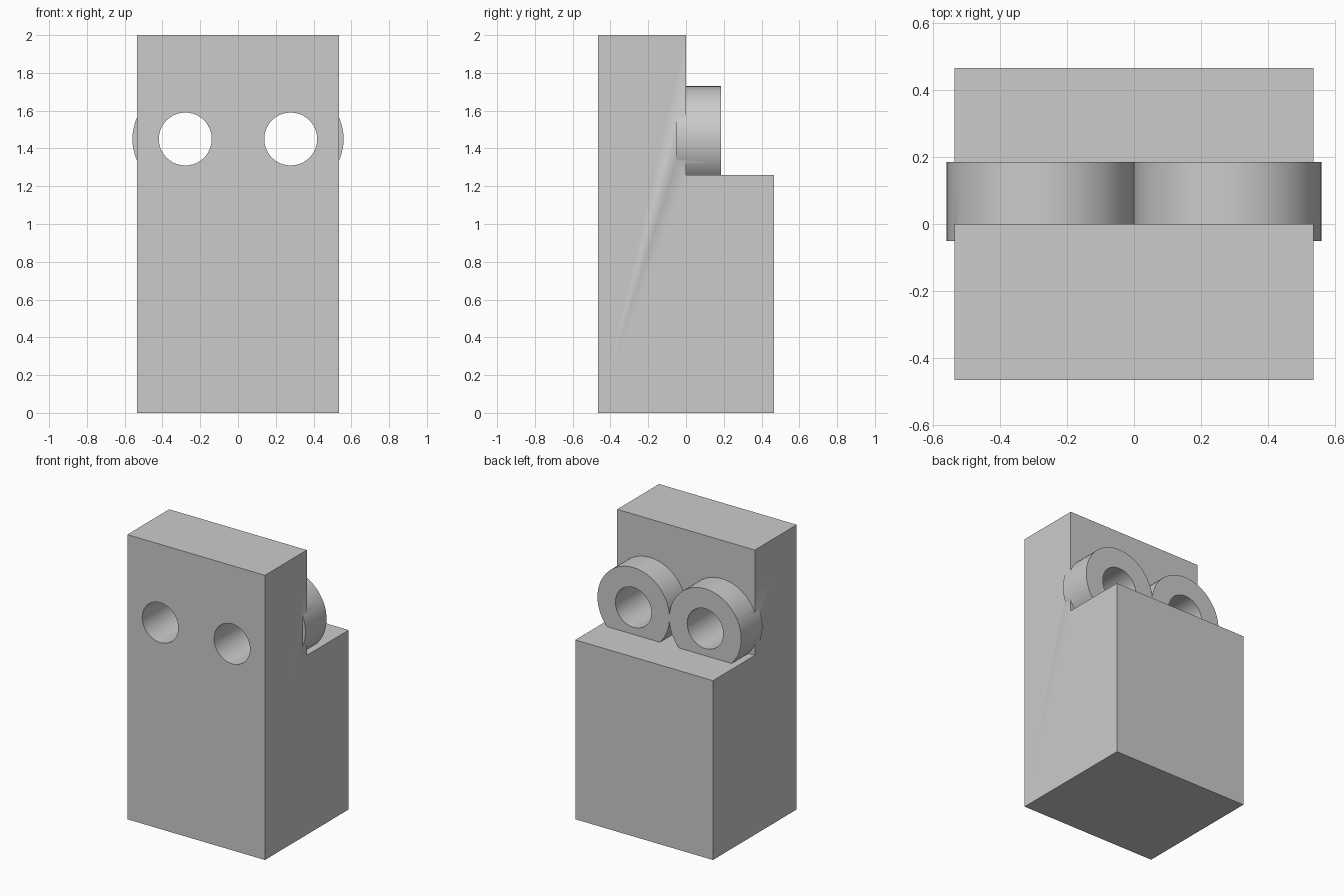
import bpy
import bmesh
import math
from mathutils import Matrix, Vector

cube = bpy.data.objects.get("Cube")
if cube:
    bpy.data.objects.remove(cube, do_unlink=True)

HALF_W, HALF_D = 0.535, 0.465
STEP_Z, TOP_Z = 1.26, 2.0
EYE_X, EYE_Z = 0.279, 1.45
COLLAR_BACK = 0.185

grey = bpy.data.materials.new("plain grey")
grey.use_nodes = True
grey.diffuse_color = (0.6, 0.6, 0.6, 1)
grey.node_tree.nodes["Principled BSDF"].inputs["Base Color"].default_value = (0.6, 0.6, 0.6, 1)


def add_object(name, bm):
    bmesh.ops.recalc_face_normals(bm, faces=bm.faces)
    mesh = bpy.data.meshes.new(name)
    bm.to_mesh(mesh)
    bm.free()
    mesh.materials.append(grey)
    obj = bpy.data.objects.new(name, mesh)
    bpy.context.collection.objects.link(obj)
    return obj


def rod(name, x, radius, y0, y1):
    """Cylinder running front to back at eye height."""
    bm = bmesh.new()
    place = Matrix.Translation((x, (y0 + y1) / 2, EYE_Z)) @ Matrix.Rotation(math.pi / 2, 4, "X")
    bmesh.ops.create_cone(bm, cap_ends=True, segments=64, radius1=radius,
                          radius2=radius, depth=y1 - y0, matrix=place)
    return add_object(name, bm)


def combine(target, tool, operation):
    """Apply a boolean and discard the tool."""
    mod = target.modifiers.new(operation.lower(), "BOOLEAN")
    mod.operation, mod.solver, mod.object = operation, "EXACT", tool
    tool.hide_render = True
    bpy.context.view_layer.objects.active = target
    bpy.ops.object.modifier_apply(modifier=mod.name)
    bpy.data.objects.remove(tool, do_unlink=True)


# Stepped block: side profile extruded across the width
bm = bmesh.new()
profile = [(-HALF_D, 0), (HALF_D, 0), (HALF_D, STEP_Z), (0, STEP_Z), (0, TOP_Z), (-HALF_D, TOP_Z)]
side = bm.faces.new([bm.verts.new((-HALF_W, y, z)) for y, z in profile])
extruded = bmesh.ops.extrude_face_region(bm, geom=[side])["geom"]
bmesh.ops.translate(bm, vec=Vector((2 * HALF_W, 0, 0)),
                    verts=[v for v in extruded if isinstance(v, bmesh.types.BMVert)])
body = add_object("stepped_block_with_collars", bm)

# Round collars sunk into the block, then holes bored right through
for x in (-EYE_X, EYE_X):
    combine(body, rod("collar", x, 0.28, -0.05, COLLAR_BACK), "UNION")
for x in (-EYE_X, EYE_X):
    combine(body, rod("bore", x, 0.14, -0.6, 0.4), "DIFFERENCE")

bpy.ops.object.select_all(action="DESELECT")
body.select_set(True)
bpy.context.view_layer.objects.active = body
bpy.ops.object.shade_smooth_by_angle(angle=math.radians(30))
